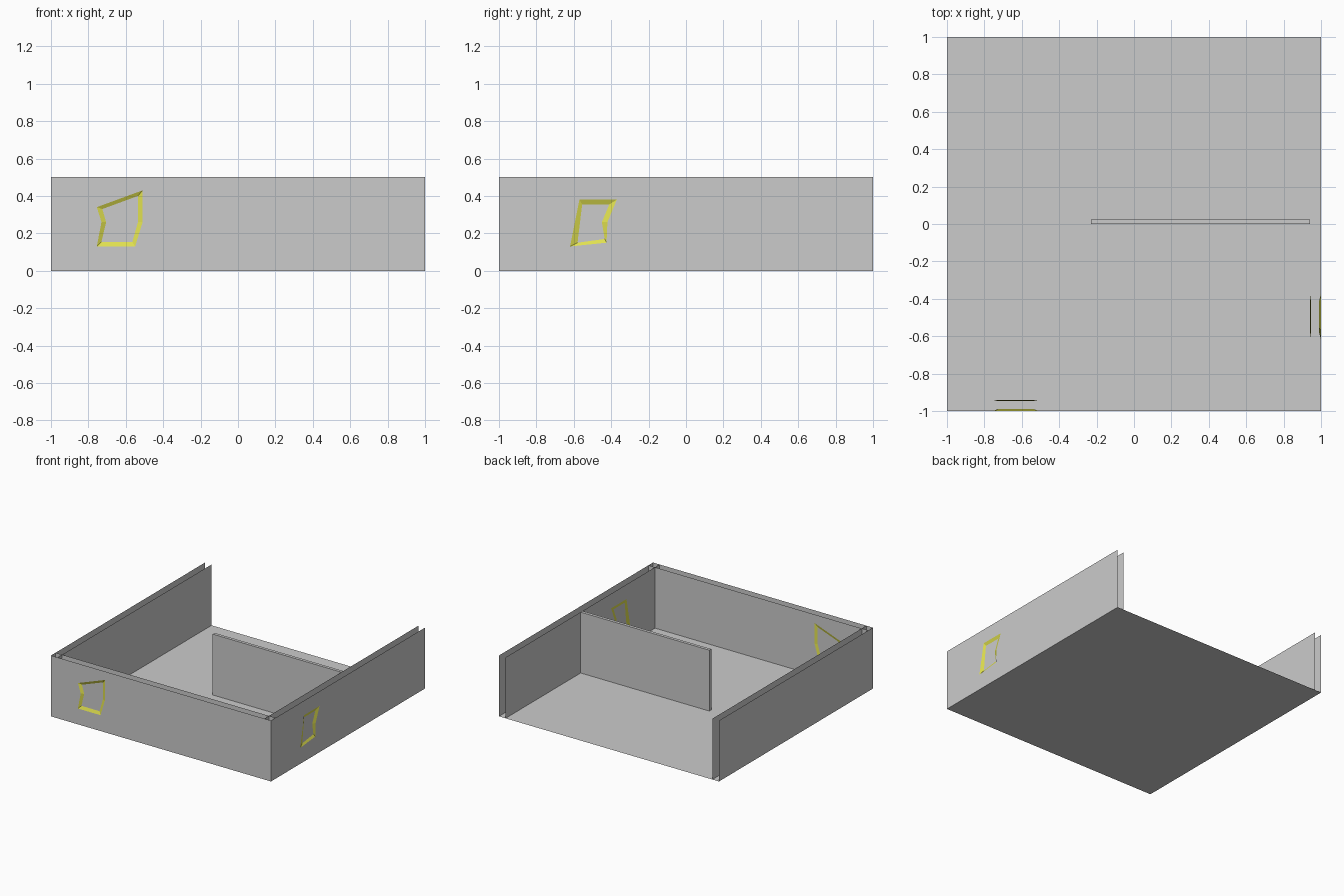
import bpy, bmesh

if "Cube" in bpy.data.objects:
    bpy.data.objects.remove(bpy.data.objects["Cube"])

OUT, INN, H = 1.0, 0.94, 0.5      # outer skin, inner skin, wall height

yellow = bpy.data.materials.new("yellow_trim")
yellow.diffuse_color = (0.75, 0.75, 0.08, 1)
yellow.use_nodes = True
yellow.node_tree.nodes["Principled BSDF"].inputs["Base Color"].default_value = yellow.diffuse_color
inner_grey = bpy.data.materials.new("inner_grey")
inner_grey.diffuse_color = (0.6, 0.6, 0.6, 1)
inner_grey.use_nodes = True
inner_grey.node_tree.nodes["Principled BSDF"].inputs["Base Color"].default_value = inner_grey.diffuse_color


def finish(name, bm, mat=None):
    me = bpy.data.meshes.new(name)
    bm.to_mesh(me)
    bm.free()
    ob = bpy.data.objects.new(name, me)
    bpy.context.collection.objects.link(ob)
    if mat:
        me.materials.append(mat)
    return ob


def loop(bm, pts):
    vs = [bm.verts.new(p) for p in pts]
    return vs, [bm.edges.new((vs[i], vs[(i + 1) % len(vs)])) for i in range(len(vs))]


def sheet(name, place, outward, hole=None, mat=None):
    """Flat wall sheet, optionally with a window opening."""
    bm = bmesh.new()
    vs, edges = loop(bm, [place(u, v, 0) for u, v in ((-1, 0), (1, 0), (1, H), (-1, H))])
    if hole:
        edges += loop(bm, [place(u, v, 0) for u, v in hole])[1]
        bmesh.ops.triangle_fill(bm, edges=edges, use_beauty=True)
    else:
        bm.faces.new(vs)
    bm.normal_update()
    for f in bm.faces:
        if f.normal.dot(outward) < 0:
            f.normal_flip()
    finish(name, bm, mat)


def window(name, place, outward, outer, inner, depth):
    """Sloped yellow reveal with a recessed grey pane."""
    pane = bmesh.new()
    f = pane.faces.new([pane.verts.new(place(u, v, depth)) for u, v in inner])
    f.normal_update()
    flip = f.normal.dot(outward) < 0
    if flip:
        f.normal_flip()
    finish(name + "_pane", pane, inner_grey)
    bm = bmesh.new()
    a = [bm.verts.new(place(u, v, 0)) for u, v in outer]
    b = [bm.verts.new(place(u, v, depth)) for u, v in inner]
    n = len(a)
    for i in range(n):
        j = (i + 1) % n
        q = bm.faces.new((a[i], a[j], b[j], b[i]))
        if flip:
            q.normal_flip()
    finish(name + "_frame", bm, yellow)


# Window outlines (position along wall, height)
front_outer = [(-.755, .13), (-.55, .13), (-.51, .26), (-.51, .43), (-.755, .34), (-.73, .26)]
front_inner = [(-.73, .155), (-.565, .155), (-.535, .26), (-.535, .40), (-.725, .33), (-.705, .26)]
right_outer = [(-.62, .13), (-.425, .15), (-.42, .26), (-.37, .38), (-.57, .38)]
right_inner = [(-.58, .15), (-.435, .17), (-.45, .26), (-.41, .355), (-.555, .355)]

# Floor
bm = bmesh.new()
bmesh.ops.create_grid(bm, x_segments=1, y_segments=1, size=1)
finish("floor", bm)

# Double-skinned walls: the inner skin faces the room
for skin, pos, side, depth in (("outer", OUT, 1, .01), ("inner", INN, -1, .006)):
    mat = None if side > 0 else inner_grey

    def front(u, v, d, p=pos, s=side):
        return (u, -p + s * d, v)

    def right(u, v, d, p=pos, s=side):
        return (p - s * d, u, v)

    def left(u, v, d, p=pos):
        return (-p, u, v)

    n_front, n_right = (0, -side, 0), (side, 0, 0)
    from mathutils import Vector
    n_front, n_right = Vector(n_front), Vector(n_right)
    sheet("front_wall_" + skin, front, n_front, front_outer, mat)
    sheet("right_wall_" + skin, right, n_right, right_outer, mat)
    sheet("left_wall_" + skin, left, -n_right, None, mat)
    window("front_window_" + skin, front, n_front, front_outer, front_inner, depth)
    window("right_window_" + skin, right, n_right, right_outer, right_inner, depth)

# Interior partition
bm = bmesh.new()
bmesh.ops.create_cube(bm, size=1)
x0, x1, y0, y1 = -.23, INN, 0, .025
bmesh.ops.scale(bm, vec=(x1 - x0, y1 - y0, H), verts=bm.verts)
bmesh.ops.translate(bm, vec=((x0 + x1) / 2, (y0 + y1) / 2, H / 2), verts=bm.verts)
finish("partition", bm, inner_grey)
